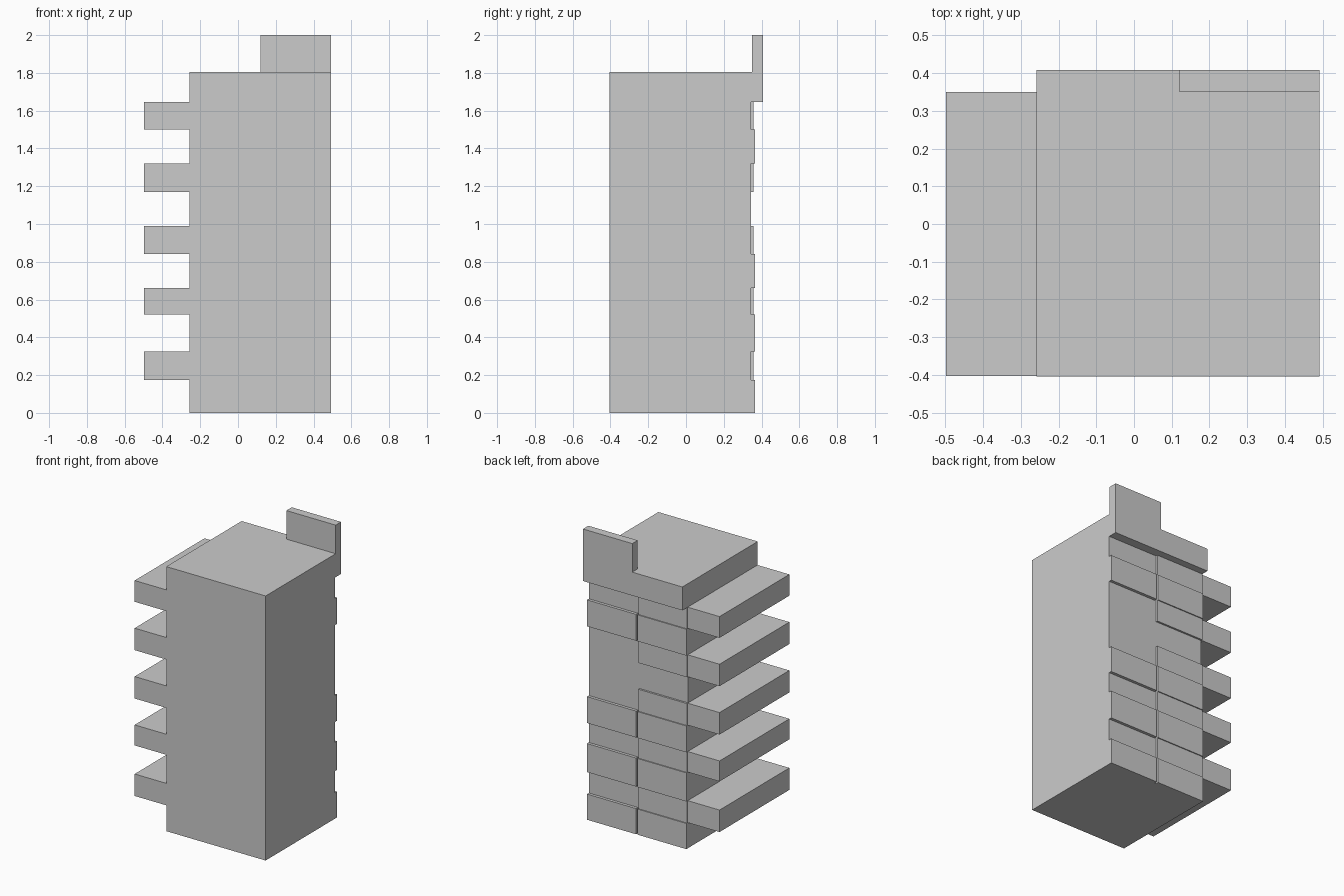
import bpy

if "Cube" in bpy.data.objects:
    bpy.data.objects.remove(bpy.data.objects["Cube"])


def box(name, x0, x1, y0, y1, z0, z1):
    """Axis-aligned box given by its extents."""
    bpy.ops.mesh.primitive_cube_add(
        size=1, location=((x0 + x1) / 2, (y0 + y1) / 2, (z0 + z1) / 2))
    ob = bpy.context.object
    ob.name = name
    ob.scale = (x1 - x0, y1 - y0, z1 - z0)
    bpy.ops.object.transform_apply(location=True, rotation=False, scale=True)
    return ob


# Main tower, roof slab with rear overhang, and upright rear panel
L, M, R, F, B = -0.258, 0.115, 0.492, -0.405, 0.345
box("tower", L, R, F, B, 0, 1.645)
box("roof_block", L, R, F, 0.408, 1.645, 1.805)
box("rooftop_panel", 0.12, R, 0.35, 0.408, 1.805, 2.0)

# Balcony slabs on the left side
slabs = [(0.175, 0.325), (0.52, 0.66), (0.84, 0.99), (1.17, 1.32), (1.5, 1.645)]
for i, (z0, z1) in enumerate(slabs):
    box(f"balcony_slab_{i}", -0.498, L, F + 0.002, 0.35, z0, z1)

# Protruding rear panels between slab levels, two columns with a narrow gap
bands = [(0, 0.175), (0.325, 0.52), (0.66, 0.84), (1.32, 1.5)]
for i, (z0, z1) in enumerate(bands):
    box(f"rear_panel_outer_{i}", M + 0.006, R, B, 0.365, z0, z1)
    box(f"rear_panel_inner_{i}", L, M - 0.006, B, 0.365, z0, z1)

# Shallower infill on the inner column at slab levels
for i, (z0, z1) in enumerate(slabs):
    box(f"rear_infill_{i}", L, M - 0.006, B, 0.358, z0, z1)
